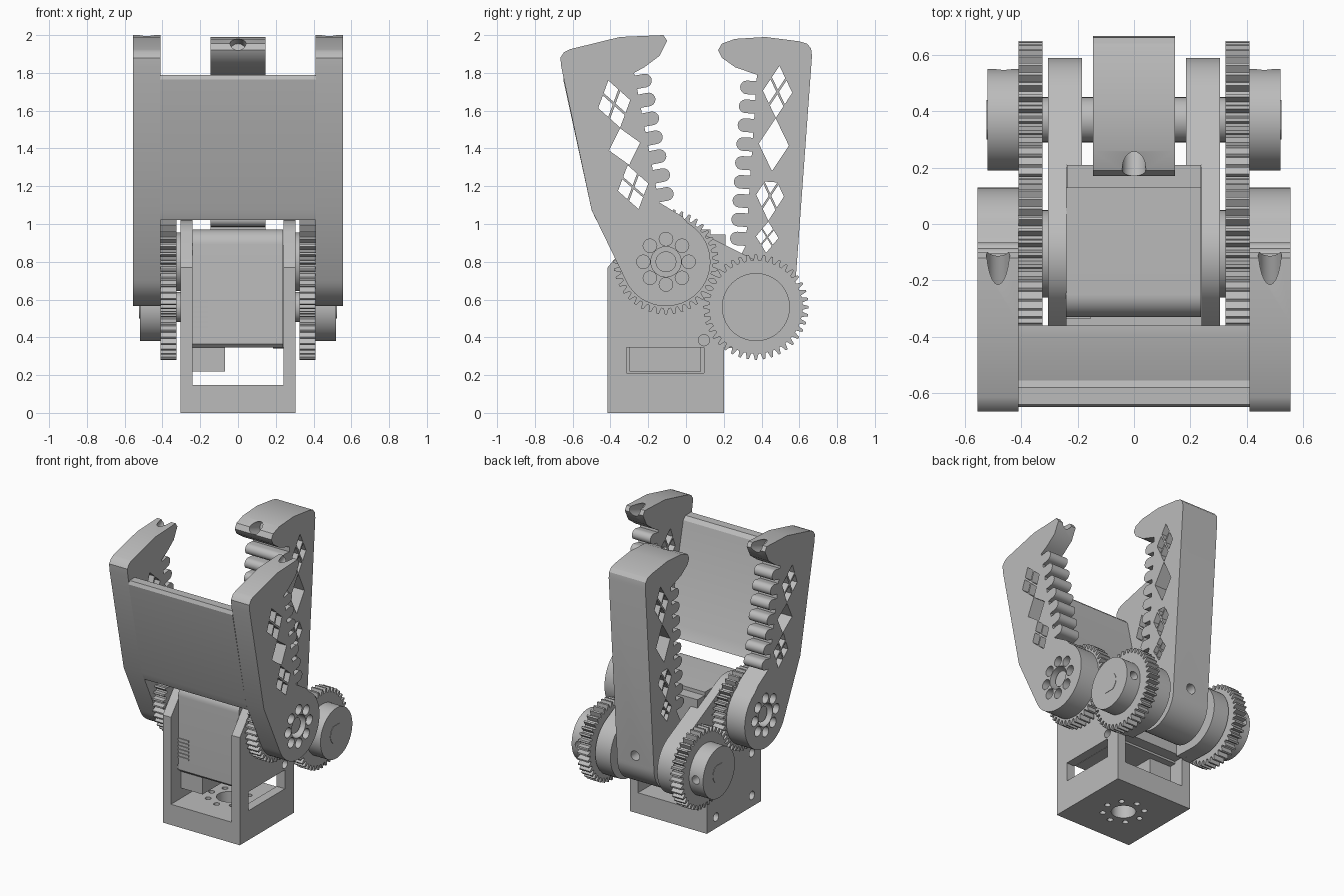
import bpy, bmesh
from math import radians, cos, sin, pi
from mathutils import Matrix, Vector

cube = bpy.data.objects.get("Cube")
if cube:
    bpy.data.objects.remove(cube)

grey = bpy.data.materials.new("plain_grey")
grey.use_nodes = True
colour = (0.5, 0.5, 0.5, 1)
grey.diffuse_color = colour
grey.node_tree.nodes["Principled BSDF"].inputs["Base Color"].default_value = colour

FRONT = (-0.106, 0.80)   # front pivot (y, z)
REAR = (0.37, 0.56)      # rear pivot (y, z)
WALL = (0.24, 0.305)
parts = []


def arc(c, r, a0, a1, n=24):
    return [(c[0] + r * cos(radians(a0 + (a1 - a0) * i / n)),
             c[1] + r * sin(radians(a0 + (a1 - a0) * i / n))) for i in range(n + 1)]


def circle(c, r, n=32):
    return arc(c, r, 0, 360, n)[:-1]


def rect(a0, a1, b0, b1):
    return [(a0, b0), (a1, b0), (a1, b1), (a0, b1)]


def ring_of_holes(c, radius, r, n=8):
    return [circle(p, r, 16) for p in circle(c, radius, n)]


def extrude(name, outline, lo, hi, holes=(), axis="X"):
    """Extrude a closed profile with holes: (y, z) along X, or (x, y) along Z."""
    cu = bpy.data.curves.new(name, "CURVE")
    cu.dimensions, cu.fill_mode = "2D", "BOTH"
    cu.extrude = (hi - lo) / 2
    for loop in [outline, *holes]:
        s = cu.splines.new("POLY")
        s.points.add(len(loop) - 1)
        for p, q in zip(s.points, loop):
            p.co = (q[0], q[1], 0, 1)
        s.use_cyclic_u = True
    tmp = bpy.data.objects.new(name + "_profile", cu)
    bpy.context.collection.objects.link(tmp)
    me = bpy.data.meshes.new_from_object(tmp.evaluated_get(bpy.context.evaluated_depsgraph_get()))
    bpy.data.objects.remove(tmp)
    mid = (lo + hi) / 2
    if axis == "X":
        me.transform(Matrix(((0, 0, 1, mid), (1, 0, 0, 0), (0, 1, 0, 0), (0, 0, 0, 1))))
    else:
        me.transform(Matrix.Translation((0, 0, mid)))
    bm = bmesh.new()
    bm.from_mesh(me)
    bmesh.ops.remove_doubles(bm, verts=bm.verts, dist=1e-5)
    bmesh.ops.recalc_face_normals(bm, faces=bm.faces)
    bm.to_mesh(me)
    bm.free()
    me.materials.clear()
    me.materials.append(grey)
    ob = bpy.data.objects.new(name, me)
    bpy.context.collection.objects.link(ob)
    parts.append(ob)
    return ob


def drill(ob, start, direction, r, length):
    """Cut a blind round hole beginning at start and running along direction."""
    d = Vector(direction).normalized()
    bm = bmesh.new()
    bmesh.ops.create_cone(bm, cap_ends=True, segments=24, radius1=r, radius2=r, depth=length,
                          matrix=Matrix.Translation(Vector(start) + d * length / 2)
                          @ d.to_track_quat("Z", "Y").to_matrix().to_4x4())
    me = bpy.data.meshes.new("drill")
    bm.to_mesh(me)
    bm.free()
    cutter = bpy.data.objects.new("drill", me)
    bpy.context.collection.objects.link(cutter)
    mod = ob.modifiers.new("hole", "BOOLEAN")
    mod.operation, mod.solver, mod.object = "DIFFERENCE", "EXACT", cutter
    result = bpy.data.meshes.new_from_object(ob.evaluated_get(bpy.context.evaluated_depsgraph_get()))
    ob.modifiers.clear()
    ob.data = result
    result.materials.clear()
    result.materials.append(grey)
    bpy.data.objects.remove(cutter)


def knobs(a, b, n, side, depth=0.085, r=0.036):
    """Row of rounded gripping ribs from a to b."""
    a, b = Vector(a), Vector(b)
    t = (b - a).normalized()
    out = Vector((-t.y, t.x)) * side
    pts = []
    for i in range(n):
        c = a.lerp(b, (i + 0.5) / n)
        pts.append(c - t * r)
        for k in range(11):
            w = pi * k / 10
            pts.append(c + out * (depth - r + r * sin(w)) - t * r * cos(w))
        pts.append(c + t * r)
    return [tuple(p) for p in pts]


def diamond(c, along, hh, hw):
    u = Vector(along).normalized()
    v = Vector((-u.y, u.x))
    c = Vector(c)
    return [tuple(c + d) for d in (u * hh, v * hw, -u * hh, -v * hw)]


def lattice(c, along, hh, hw):
    """Diamond split in four by thin bars."""
    u = Vector(along).normalized()
    v = Vector((-u.y, u.x))
    return [diamond(Vector(c) + o, along, hh * 0.42, hw * 0.42)
            for o in (u * hh / 2, -u * hh / 2, v * hw / 2, -v * hw / 2)]


def gear(c, teeth=40, root=0.247, tip=0.279):
    pts = []
    for i in range(teeth):
        for off, r in ((-0.36, root), (-0.13, tip), (0.13, tip), (0.36, root)):
            w = 2 * pi * (i + off) / teeth
            pts.append((c[0] + r * cos(w), c[1] + r * sin(w)))
    return pts


def both_sides(lo, hi):
    return (("left", lo, hi, 1), ("right", -hi, -lo, -1))


# Front jaw: two fingers with hub, ribs and lattice windows
tilt = (0.055, -0.22)
finger = ([(-0.10, 1.97), (-0.14, 1.89), (-0.22, 1.83), (-0.275, 1.80)]
          + knobs((-0.275, 1.80), (-0.14, 1.10), 7, 1)
          + [(-0.02, 1.04)] + arc(FRONT, 0.235, 60, -156, 40)
          + [(-0.50, 1.075), (-0.66, 1.83), (-0.665, 1.88), (-0.645, 1.91),
             (-0.615, 1.925), (-0.35, 1.99), (-0.12, 2.0)])
windows = (lattice((-0.38, 1.635), tilt, 0.14, 0.095) + [diamond((-0.325, 1.41), tilt, 0.1, 0.085)]
           + lattice((-0.28, 1.195), tilt, 0.13, 0.09))
hub_holes = [circle(FRONT, 0.08)] + ring_of_holes(FRONT, 0.12, 0.036)
for side, lo, hi, s in both_sides(0.41, 0.555):
    f = extrude("front_finger_" + side, finger, lo, hi, windows + hub_holes)
    drill(f, (s * 0.4825, -0.26, 1.935), (0, 0.94, 0.34), 0.042, 0.4)

# Plate joining the front fingers
extrude("front_plate", [(-0.475, 1.02), (-0.5, 1.075), (-0.65, 1.765), (-0.64, 1.79),
                        (-0.58, 1.79), (-0.555, 1.765), (-0.40, 1.09), (-0.36, 1.02)], -0.412, 0.412)

# Rear finger
steep = (0.07, 1)
rear = ([(0.17, 1.92), (0.19, 1.88), (0.26, 1.83), (0.375, 1.79)]
        + knobs((0.375, 1.77), (0.315, 0.87), 9, -1)
        + arc(REAR, 0.2, 150, 360, 36)
        + [(0.667, 1.89), (0.662, 1.93), (0.64, 1.955), (0.60, 1.967),
           (0.42, 1.99), (0.26, 1.98), (0.19, 1.955)])
rear_windows = (lattice((0.485, 1.70), steep, 0.15, 0.085) + [diamond((0.465, 1.42), steep, 0.14, 0.08)]
                + lattice((0.445, 1.15), steep, 0.145, 0.08) + lattice((0.43, 0.93), steep, 0.09, 0.065))
f = extrude("rear_finger", rear, -0.145, 0.145, rear_windows)
drill(f, (0, 0.31, 1.915), (0, -0.94, 0.34), 0.042, 0.4)
drill(f, (0, 0.48, 0.62), (0, 1, 0), 0.035, 0.3)

# Bracket: side walls with arms reaching the rear pivot
wall = ([(-0.415, 0), (0.2, 0), (0.2, 0.345)] + arc(REAR, 0.22, -90, 63, 24)
        + arc(FRONT, 0.22, 63, 135, 10) + [(-0.415, 0.77)])
arm_pad = [(0.21, 0.345)] + arc(REAR, 0.22, -90, 63, 24) + [(0.21, 0.885)]
openings = {"left": [rect(-0.315, 0.095, 0.21, 0.345), circle((0.095, 0.385), 0.03, 16)],
            "right": [circle(p, 0.03, 16) for p in ((0.095, 0.08), (-0.31, 0.08), (-0.31, 0.385))]}
for side, lo, hi, s in both_sides(*WALL):
    extrude("bracket_wall_" + side, wall, lo, hi, openings[side])
for side, lo, hi, s in both_sides(0.185, 0.242):
    extrude("arm_pad_" + side, arm_pad, lo, hi)
centre = (0, -0.106)
extrude("bracket_floor", rect(-0.242, 0.242, -0.415, 0.2), 0, 0.148,
        [circle(centre, 0.08)] + ring_of_holes(centre, 0.135, 0.02), "Z")

# Gears, hubs and shafts on both sides
for side, lo, hi, s in both_sides(0.325, 0.41):
    extrude("front_gear_" + side, gear(FRONT), lo, hi)
    extrude("rear_gear_" + side, gear(REAR), lo, hi)
for side, lo, hi, s in both_sides(0.405, 0.52):
    hub = extrude("rear_hub_" + side, circle(REAR, 0.18, 64), lo, hi)
    drill(hub, (s * 0.4625, 0.42, 0.56), (0, 1, 0), 0.03, 0.3)
for side, lo, hi, s in both_sides(0.515, 0.523):
    extrude("shaft_end_" + side, arc(REAR, 0.07, -60, 60, 16) + arc(REAR, 0.07, 120, 240, 16), lo, hi)
for side, lo, hi, s in both_sides(0.30, 0.33):
    extrude("motor_horn_" + side, circle(FRONT, 0.155, 48), lo, hi)
for side, lo, hi, s in both_sides(0.40, 0.53):
    extrude("front_axle_" + side, circle(FRONT, 0.055), lo, hi)
extrude("rear_shaft", circle(REAR, 0.08), -0.33, 0.33)

# Motor with rear cover, cable socket and vent slats
extrude("motor_body", [(-0.31, 0.345), (0.13, 0.345), (0.13, 0.97)]
        + arc((-0.25, 0.89), 0.08, 90, 180, 10) + [(-0.33, 0.365)], -0.241, 0.238)
extrude("motor_cover", rect(0.128, 0.21, 0.36, 0.945), -0.238, 0.238)
extrude("cable_socket", rect(-0.30, 0.08, 0.22, 0.35), -0.24, -0.07)
for i in range(6):
    z = 0.45 + 0.026 * i
    extrude("vent_slat", rect(-0.337, -0.325, z, z + 0.012), -0.24, -0.155)

for ob in bpy.context.selected_objects:
    ob.select_set(False)
for ob in parts:
    ob.select_set(True)
bpy.context.view_layer.objects.active = parts[0]
bpy.ops.object.shade_smooth_by_angle(angle=radians(30))
